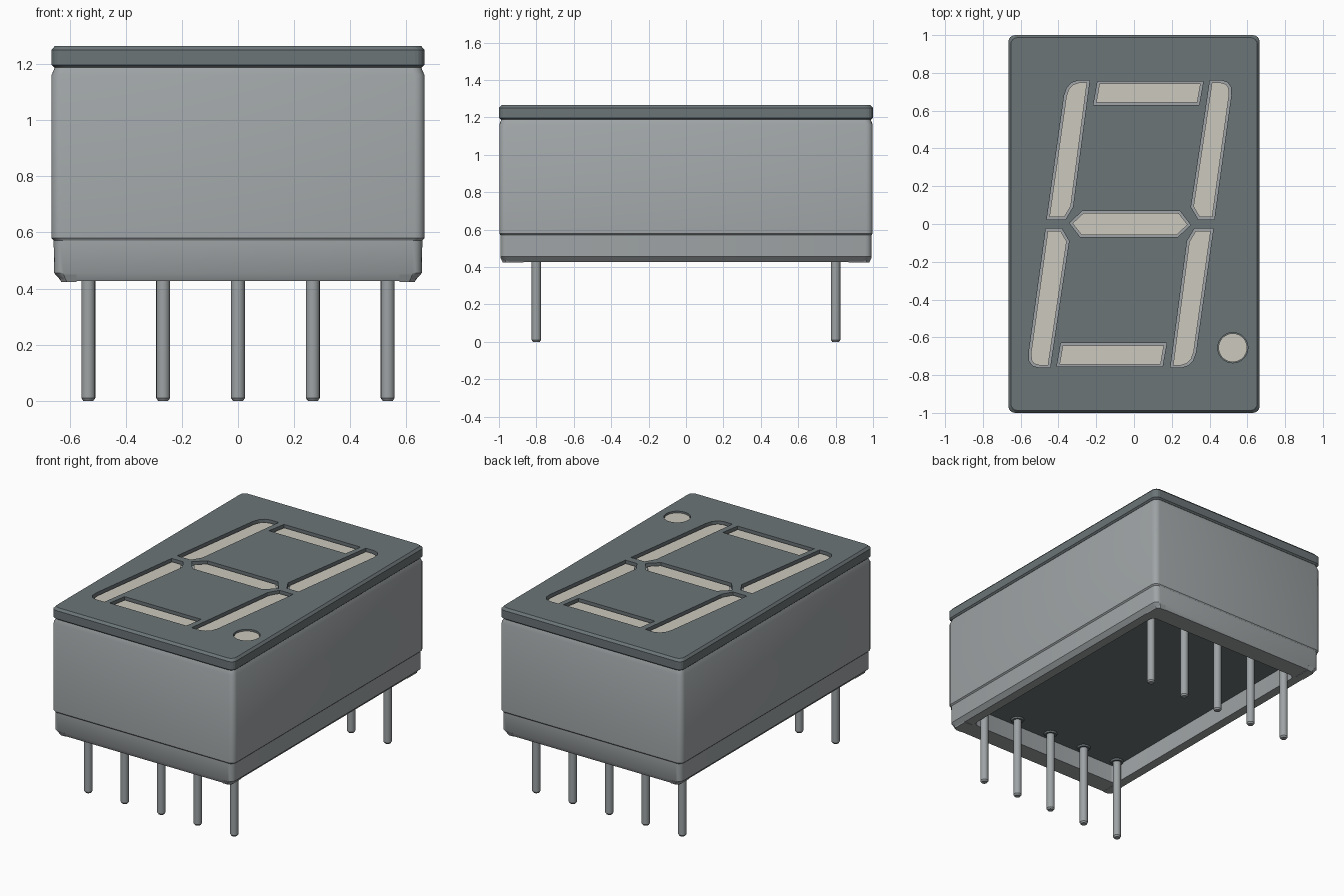
import bpy, bmesh, math
from mathutils import Vector

if "Cube" in bpy.data.objects:
    bpy.data.objects.remove(bpy.data.objects["Cube"])


def material(name, rgb):
    m = bpy.data.materials.new(name)
    m.diffuse_color = (*rgb, 1)
    m.use_nodes = True
    m.node_tree.nodes["Principled BSDF"].inputs["Base Color"].default_value = m.diffuse_color
    return m


GREY = material("housing grey", (0.35, 0.375, 0.385))
DARK = material("dark face grey", (0.148, 0.177, 0.185))
CREAM = material("cream segment", (0.60, 0.58, 0.51))
METAL = material("pin metal", (0.34, 0.365, 0.375))


def finish(name, bm, mats):
    bmesh.ops.recalc_face_normals(bm, faces=bm.faces[:])
    me = bpy.data.meshes.new(name)
    bm.to_mesh(me)
    bm.free()
    for m in mats:
        me.materials.append(m)
    ob = bpy.data.objects.new(name, me)
    bpy.context.collection.objects.link(ob)
    return ob


def loft(bm, rings):
    """Skin a list of equal-length point rings, closing both ends."""
    rows = [[bm.verts.new(p) for p in r] for r in rings]
    n = len(rows[0])
    for a, b in zip(rows, rows[1:]):
        for i in range(n):
            j = (i + 1) % n
            bm.faces.new((a[i], a[j], b[j], b[i]))
    bm.faces.new(rows[0])
    return bm.faces.new(rows[-1])


def round_rect(hx, hy, z, r=0.035, steps=4):
    pts = []
    for k, (sx, sy) in enumerate(((1, 1), (-1, 1), (-1, -1), (1, -1))):
        for i in range(steps + 1):
            a = math.pi / 2 * (k + i / steps)
            pts.append((sx * (hx - r) + r * math.cos(a),
                        sy * (hy - r) + r * math.sin(a), z))
    return pts


def circle(x, y, r, n=32):
    return [(x + r * math.cos(2 * math.pi * i / n),
             y + r * math.sin(2 * math.pi * i / n)) for i in range(n)]


def inset(poly, d):
    """Offset a 2D outline inwards by d."""
    area = sum(a[0] * b[1] - b[0] * a[1] for a, b in zip(poly, poly[1:] + poly[:1]))
    s = 1 if area > 0 else -1
    out = []
    for i, p in enumerate(poly):
        p0, p1, p2 = Vector(poly[i - 1]), Vector(p), Vector(poly[(i + 1) % len(poly)])
        e1, e2 = (p1 - p0).normalized(), (p2 - p1).normalized()
        n1, n2 = Vector((-e1.y, e1.x)) * s, Vector((-e2.y, e2.x)) * s
        out.append(tuple(p1 + (n1 + n2) * d / (1 + n1.dot(n2))))
    return out


def prisms(name, polys, z0, z1, mat):
    bm = bmesh.new()
    for p in polys:
        loft(bm, [[(x, y, z) for x, y in p] for z in (z0, z1)])
    return finish(name, bm, [mat])


def smooth(ob):
    bpy.ops.object.select_all(action='DESELECT')
    bpy.context.view_layer.objects.active = ob
    ob.select_set(True)
    bpy.ops.object.shade_smooth_by_angle(angle=math.radians(30))


# Housing: chamfered body, stepped skirt and hollow underside with a dark floor
bm = bmesh.new()
floor = loft(bm, [round_rect(*s) for s in (
    (0.652, 0.987, 1.195), (0.655, 0.99, 1.183), (0.665, 0.998, 1.16),
    (0.665, 0.998, 0.58), (0.657, 0.993, 0.572), (0.655, 0.993, 0.455),
    (0.63, 0.98, 0.427), (0.57, 0.86, 0.427), (0.57, 0.86, 0.545))])
floor.material_index = 1
smooth(finish("housing", bm, [GREY, DARK]))

# Corner feet under the skirt
bm = bmesh.new()
for sx in (-1, 1):
    for sy in (-1, 1):
        loft(bm, [[(sx * x, sy * y, z) for x, y in
                   ((0.575, 0.87), (0.63 + g, 0.87), (0.63 + g, 0.965),
                    (0.61 + g, 0.98 + g), (0.575, 0.98 + g))]
                  for z, g in ((0.45, 0.012), (0.424, 0.0))])
finish("corner_feet", bm, [GREY])

# Digit outlines: three bars and a curve-cornered pair, the rest by half turn
upper_left = [(-0.235, 0.76), (-0.295, 0.76), (-0.33, 0.748), (-0.355, 0.722),
              (-0.37, 0.68), (-0.462, 0.025), (-0.362, 0.025), (-0.323, 0.09)]
upper_right = [(0.402, 0.76), (0.462, 0.76), (0.495, 0.75), (0.513, 0.725),
               (0.515, 0.68), (0.425, 0.025), (0.34, 0.025), (0.302, 0.09)]
top_bar = [(-0.193, 0.755), (0.367, 0.755), (0.345, 0.63), (-0.215, 0.63)]
middle_bar = [(-0.342, 0.005), (-0.272, 0.07), (0.242, 0.07),
              (0.30, -0.005), (0.23, -0.07), (-0.284, -0.07)]
segments = [middle_bar]
for poly in (upper_left, upper_right, top_bar):
    segments += [poly, [(-0.042 - x, -y) for x, y in poly]]
dot = circle(0.523, -0.655, 0.08)

# Face plate with pockets
bm = bmesh.new()
loft(bm, [round_rect(*s) for s in (
    (0.655, 0.99, 1.188), (0.665, 1.0, 1.197), (0.665, 1.0, 1.25), (0.652, 0.987, 1.265))])
face_plate = finish("face_plate", bm, [DARK])
cutter = prisms("pocket_cutter", segments + [dot], 1.235, 1.3, DARK)
cutter.hide_render = True
cutter.hide_set(True)
cut = face_plate.modifiers.new("pockets", 'BOOLEAN')
cut.operation = 'DIFFERENCE'
cut.solver = 'EXACT'
cut.object = cutter

# Grey linings with cream light segments set into the pockets
prisms("pocket_linings", segments, 1.234, 1.238, GREY)
prisms("light_segments", [inset(p, 0.012) for p in segments], 1.236, 1.25, CREAM)
prisms("decimal_point", [inset(dot, 0.004)], 1.234, 1.255, CREAM)

# Pins in two rows of five, with small collars where they leave the floor
for sy, row in ((-1, "front"), (1, "back")):
    pins, collars = bmesh.new(), bmesh.new()
    for i in range(-2, 3):
        x, y = i * 0.2667, sy * 0.8
        loft(pins, [[(px, py, z) for px, py in circle(x, y, r, 16)]
                    for r, z in ((0.018, 0.0), (0.025, 0.01), (0.025, 0.56))])
        loft(collars, [[(px, py, z) for px, py in circle(x, y, r, 20)]
                       for r, z in ((0.036, 0.535), (0.045, 0.55))])
    smooth(finish(row + "_pins", pins, [METAL]))
    finish(row + "_pin_collars", collars, [DARK])
